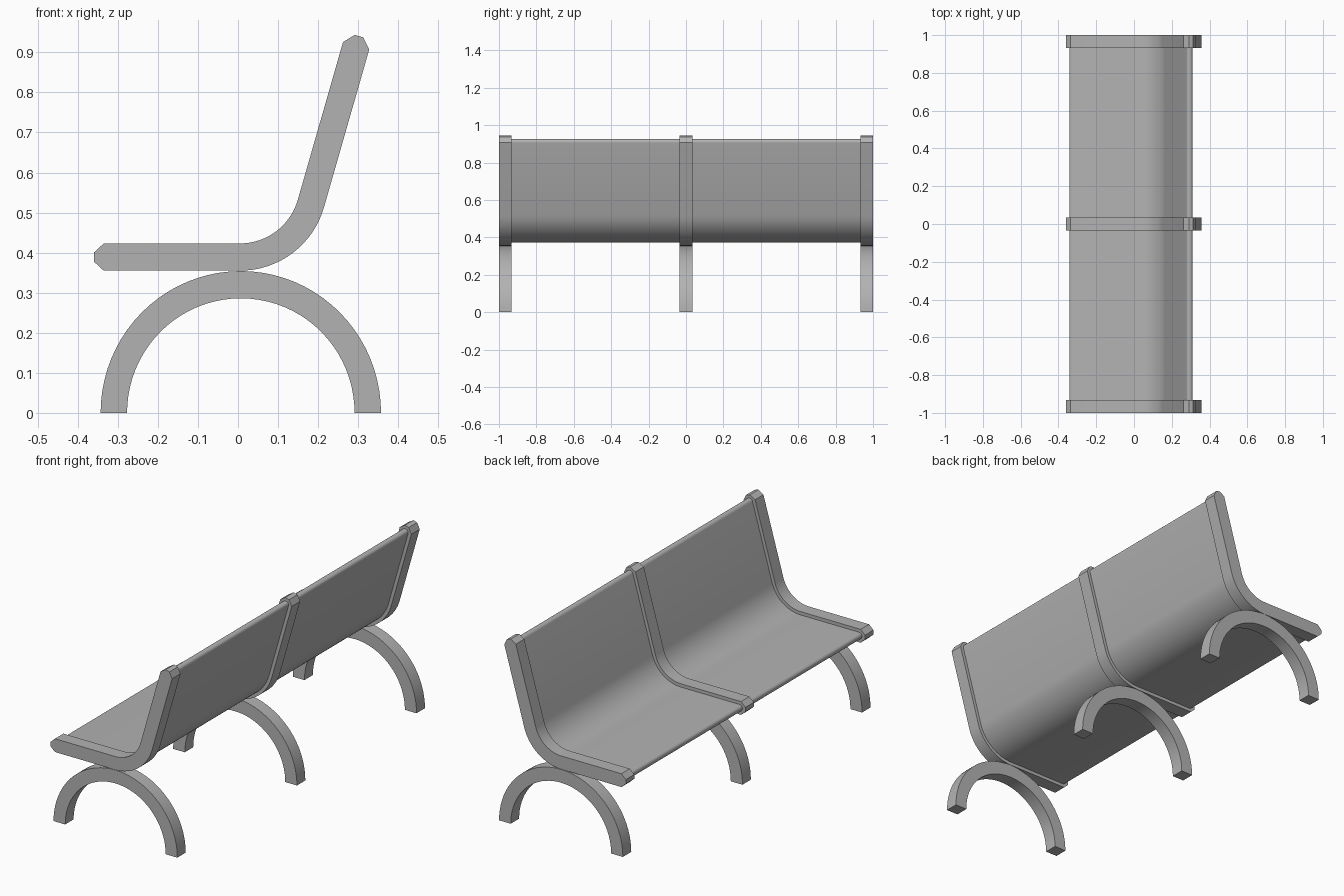
import bpy, bmesh
from math import sin, cos, pi, radians

if "Cube" in bpy.data.objects:
    bpy.data.objects.remove(bpy.data.objects["Cube"])

grey = bpy.data.materials.new("plain grey")
grey.use_nodes = True
colour = (0.45, 0.45, 0.45, 1)
grey.diffuse_color = colour
grey.node_tree.nodes["Principled BSDF"].inputs["Base Color"].default_value = colour

FRAME_W = 0.068
LEAN = radians(74)
BEND_R, BEND_X, SEAT_Z = 0.184, 0.005, 0.389


def extrude(name, outline, y0, y1):
    """Extrude a closed (x, z) outline along y."""
    bm = bmesh.new()
    face = bm.faces.new([bm.verts.new((x, y0, z)) for x, z in outline])
    out = bmesh.ops.extrude_face_region(bm, geom=[face])["geom"]
    bmesh.ops.translate(bm, vec=(0, y1 - y0, 0),
                        verts=[v for v in out if isinstance(v, bmesh.types.BMVert)])
    bmesh.ops.recalc_face_normals(bm, faces=bm.faces)
    mesh = bpy.data.meshes.new(name)
    bm.to_mesh(mesh)
    bm.free()
    obj = bpy.data.objects.new(name, mesh)
    mesh.materials.append(grey)
    bpy.context.collection.objects.link(obj)
    bpy.ops.object.select_all(action='DESELECT')
    obj.select_set(True)
    bpy.context.view_layer.objects.active = obj
    bpy.ops.object.shade_smooth_by_angle(angle=radians(28))
    return obj


def seat_outline(half, front, rise, cap):
    """Offset the seat centreline both ways; cap lists (extra length, half width)."""
    def front_point(ext, off):
        return (front - ext, SEAT_Z + off)

    def bend_point(a, off):
        r = BEND_R - off
        return (BEND_X + r * sin(a), SEAT_Z + BEND_R - r * cos(a))

    def top_point(ext, off):
        x, z = bend_point(LEAN, off)
        return (x + (rise + ext) * cos(LEAN), z + (rise + ext) * sin(LEAN))

    steps = [LEAN * i / 16 for i in range(17)]
    pts = [front_point(e, -w) for e, w in reversed(cap)] + [front_point(0, -half)]
    pts += [bend_point(a, -half) for a in steps]
    pts += [top_point(0, -half)] + [top_point(e, -w) for e, w in cap]
    pts += [top_point(e, w) for e, w in reversed(cap)] + [top_point(0, half)]
    pts += [bend_point(a, half) for a in reversed(steps)]
    pts += [front_point(0, half)] + [front_point(e, w) for e, w in cap]
    return pts


# Side and middle frames, each standing on an arched leg
frame = seat_outline(FRAME_W / 2, -0.335, 0.41, [(0.025, 0.011)])
angles = [pi * i / 40 for i in range(41)]
arch = [(0.007 + 0.35 * cos(a), 0.354 * sin(a)) for a in angles]
arch += [(0.007 + 0.284 * cos(a), 0.286 * sin(a)) for a in reversed(angles)]
for side, y in (("right", -0.966), ("middle", 0), ("left", 0.966)):
    extrude(side + "_frame", frame, y - FRAME_W / 2, y + FRAME_W / 2)
    extrude(side + "_arched_leg", arch, y - FRAME_W / 2, y + FRAME_W / 2)

# Thin curved seat panels with rounded ends
HALF = 0.017
rounded = [(HALF * sin(a), HALF * cos(a)) for a in (pi / 10, pi / 5, 0.3 * pi, 0.4 * pi)]
panel = seat_outline(HALF, -0.326, 0.403, rounded)
extrude("right_seat_panel", panel, -0.94, -0.02)
extrude("left_seat_panel", panel, 0.02, 0.94)
